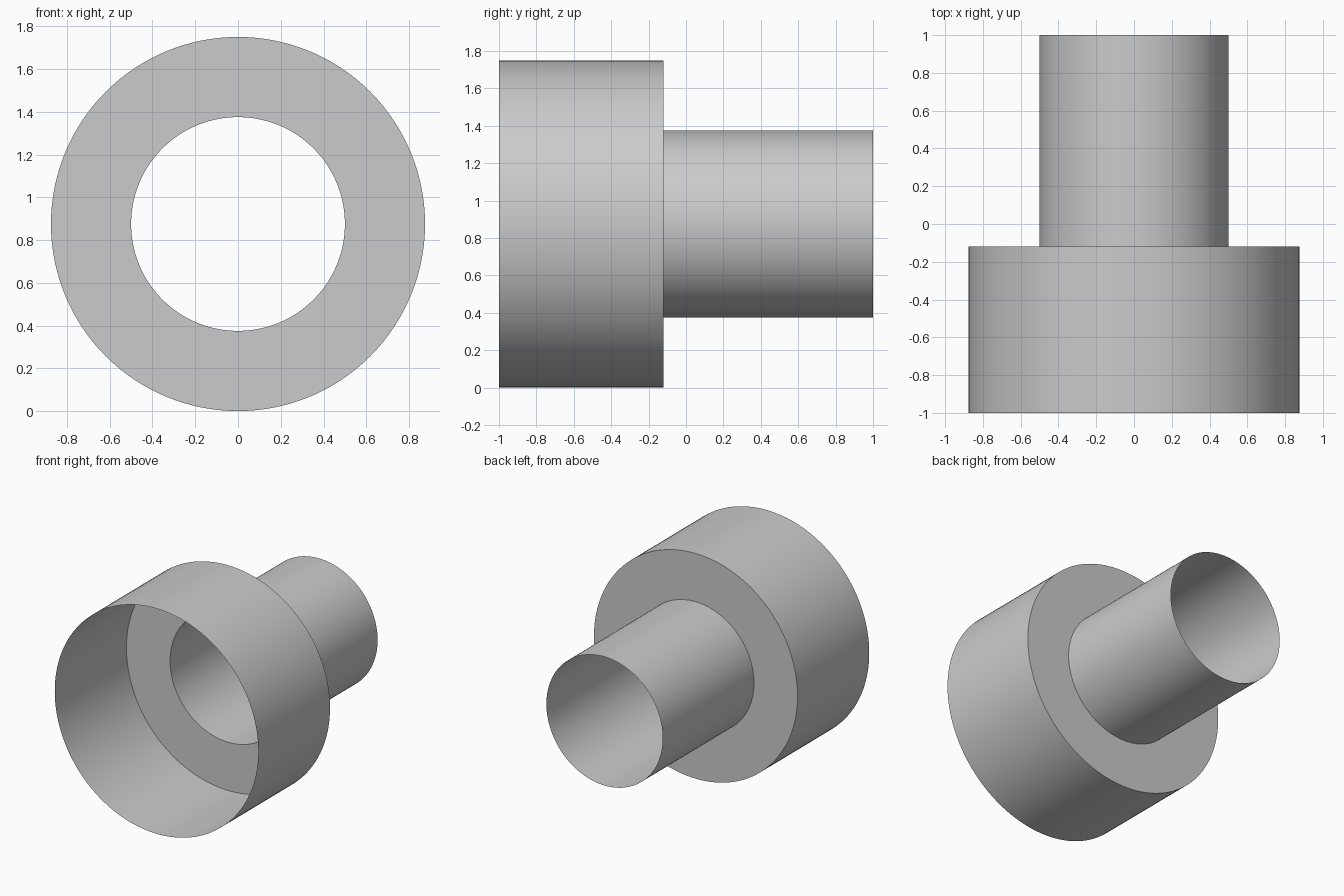
import bpy
import bmesh
import math

cube = bpy.data.objects.get("Cube")
if cube:
    bpy.data.objects.remove(cube, do_unlink=True)

# Plain grey finish
grey = bpy.data.materials.new("plain_grey")
grey.use_nodes = True
colour = (0.6, 0.6, 0.6, 1)
grey.diffuse_color = colour
grey.node_tree.nodes["Principled BSDF"].inputs["Base Color"].default_value = colour

SEGMENTS = 128
WIDE, NARROW = 0.875, 0.5
STEP_Y = -0.12

# Open, thin-walled sleeve: wide socket, flat shoulder, narrow tube (radius, y)
profile = [(WIDE, -1), (WIDE, STEP_Y), (NARROW, STEP_Y), (NARROW, 1)]

bm = bmesh.new()
rings = []
for radius, y in profile:
    ring = []
    for i in range(SEGMENTS):
        a = math.tau * i / SEGMENTS
        ring.append(bm.verts.new((radius * math.cos(a), y, WIDE + radius * math.sin(a))))
    rings.append(ring)

# Bridge neighbouring rings with outward-facing quads
for front, back in zip(rings, rings[1:]):
    for i in range(SEGMENTS):
        j = (i + 1) % SEGMENTS
        bm.faces.new((front[i], back[i], back[j], front[j]))

mesh = bpy.data.meshes.new("stepped_sleeve")
bm.to_mesh(mesh)
bm.free()
mesh.materials.append(grey)

sleeve = bpy.data.objects.new("stepped_sleeve", mesh)
bpy.context.collection.objects.link(sleeve)

# Smooth walls with crisp shoulder edges
bpy.ops.object.select_all(action='DESELECT')
sleeve.select_set(True)
bpy.context.view_layer.objects.active = sleeve
bpy.ops.object.shade_smooth_by_angle(angle=math.radians(30))
